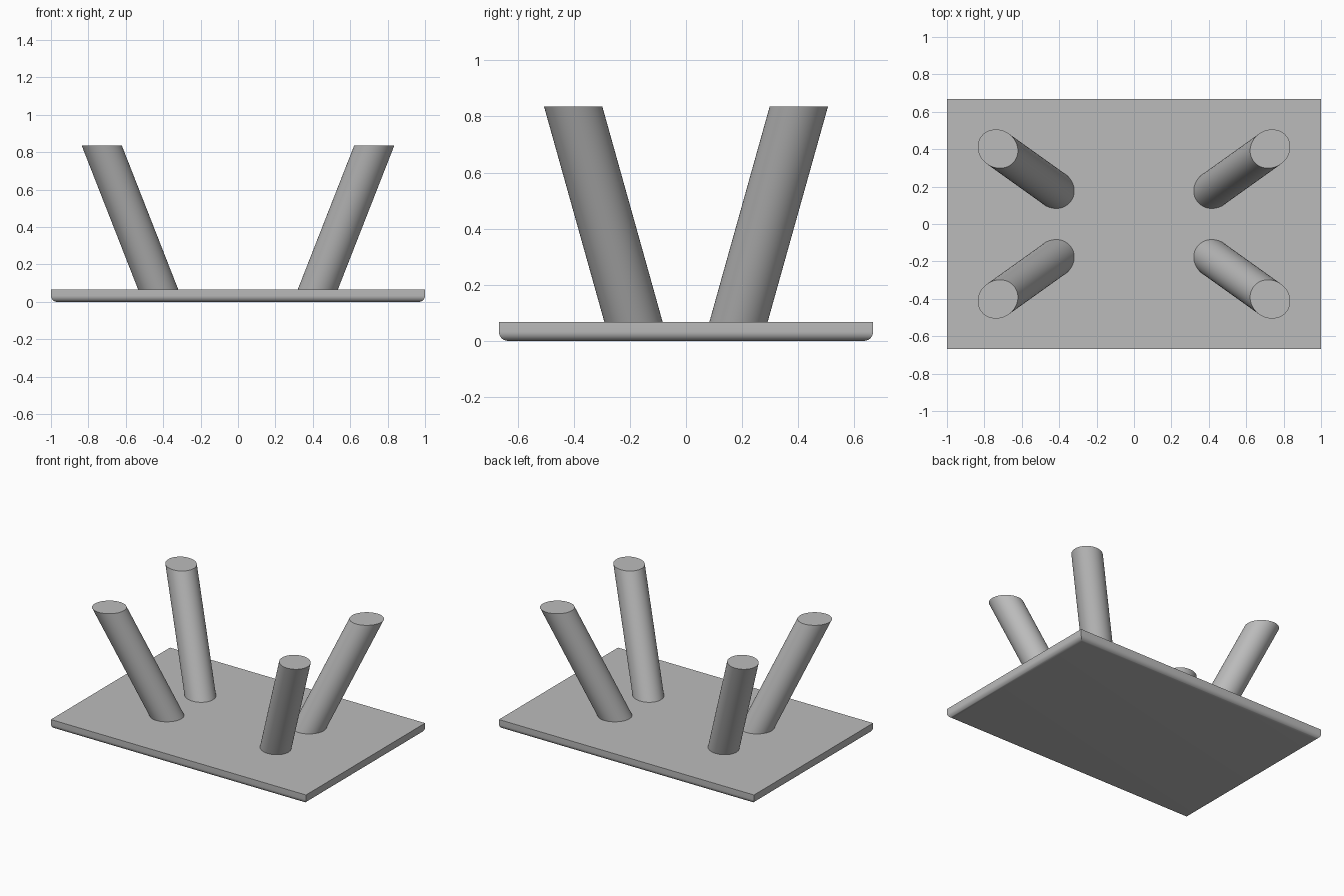
import bpy, bmesh, math
from mathutils import Vector

cube = bpy.data.objects.get("Cube")
if cube:
    bpy.data.objects.remove(cube, do_unlink=True)

HALF_X, HALF_Y, THICK, FILLET = 1.0, 0.667, 0.067, 0.033
LEG_RADIUS = 0.1

grey = bpy.data.materials.new("plain grey")
grey.use_nodes = True
colour = (0.5, 0.5, 0.5, 1)
grey.diffuse_color = colour
grey.node_tree.nodes["Principled BSDF"].inputs["Base Color"].default_value = colour


def loft(name, rings):
    """Skin a stack of closed rings and cap both ends."""
    bm = bmesh.new()
    loops = [[bm.verts.new(p) for p in ring] for ring in rings]
    for low, high in zip(loops, loops[1:]):
        n = len(low)
        for i in range(n):
            j = (i + 1) % n
            bm.faces.new((low[i], low[j], high[j], high[i]))
    bm.faces.new(loops[0][::-1])
    bm.faces.new(loops[-1])
    bmesh.ops.recalc_face_normals(bm, faces=bm.faces)
    mesh = bpy.data.meshes.new(name)
    bm.to_mesh(mesh)
    bm.free()
    mesh.materials.append(grey)
    obj = bpy.data.objects.new(name, mesh)
    bpy.context.collection.objects.link(obj)
    bpy.ops.object.select_all(action='DESELECT')
    obj.select_set(True)
    bpy.context.view_layer.objects.active = obj
    bpy.ops.object.shade_smooth_by_angle(angle=math.radians(35))
    return obj


def rectangle(inset, z):
    x, y = HALF_X - inset, HALF_Y - inset
    return [(-x, -y, z), (x, -y, z), (x, y, z), (-x, y, z)]


# Table top: square upper edge, rounded lower edge with mitred corners
steps = 8
rings = []
for i in range(steps + 1):
    a = math.pi / 2 * i / steps
    rings.append(rectangle(FILLET * (1 - math.sin(a)), FILLET * (1 - math.cos(a))))
rings.append(rectangle(0, THICK))
loft("table_top", rings)


# Splayed round legs, cut level at both ends
def leg(name, sx, sy):
    foot = Vector((sx * 0.427, sy * 0.187, THICK))
    tip = Vector((sx * 0.728, sy * 0.402, 0.835))
    axis = (tip - foot).normalized()
    side = axis.cross(Vector((0, 0, 1))).normalized()
    up = axis.cross(side)
    rings = []
    for centre in (foot, tip):
        ring = []
        for i in range(48):
            a = math.tau * i / 48
            p = centre + LEG_RADIUS * (side * math.cos(a) + up * math.sin(a))
            ring.append(p + axis * ((centre.z - p.z) / axis.z))
        rings.append(ring)
    loft(name, rings)


for sx, x_name in ((1, "left"), (-1, "right")):
    for sy, y_name in ((-1, "front"), (1, "back")):
        leg(f"{y_name}_{x_name}_leg", sx, sy)
